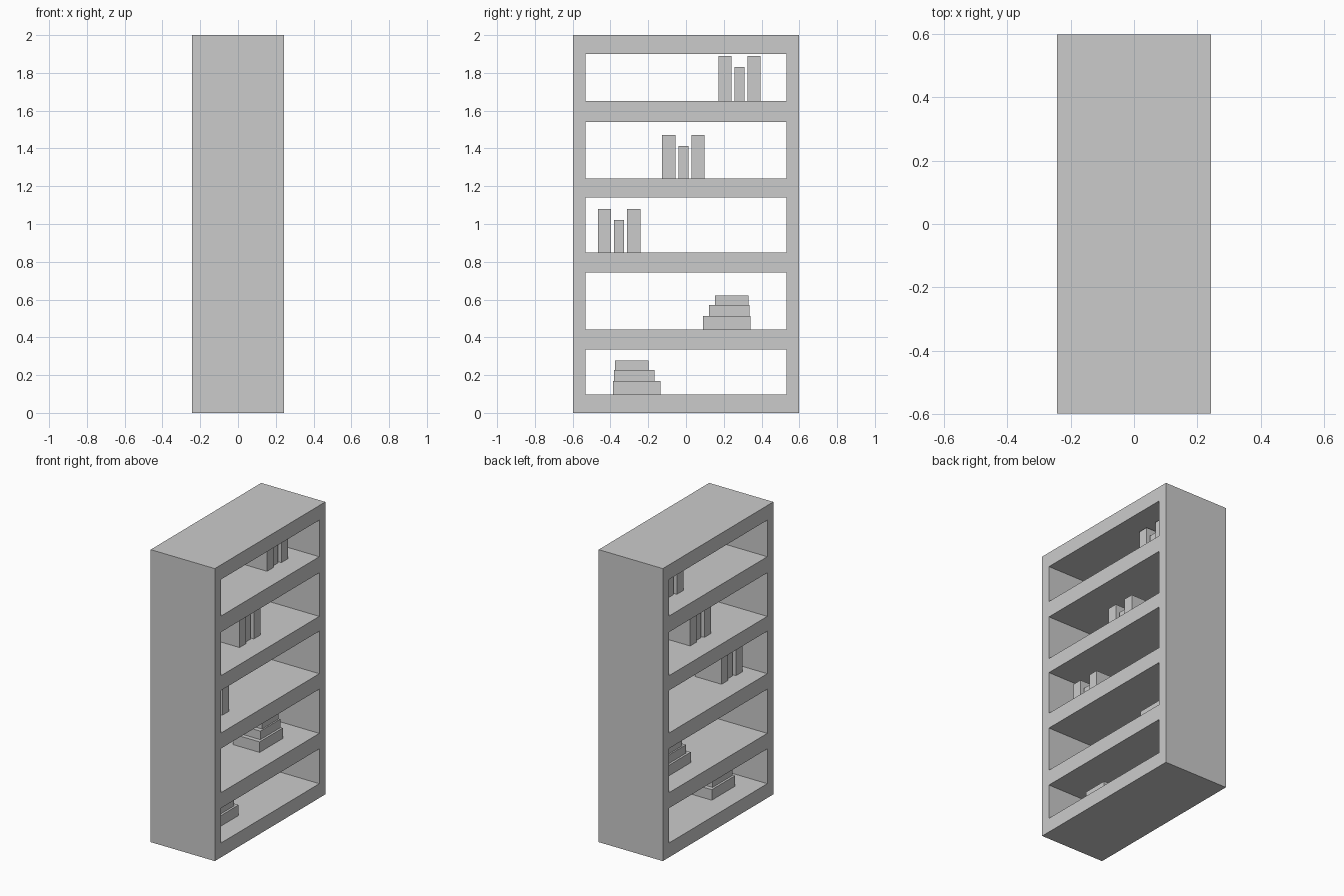
import bpy
import bmesh
from mathutils import Matrix

if "Cube" in bpy.data.objects:
    bpy.data.objects.remove(bpy.data.objects["Cube"])

DEPTH, HALF_W, INNER = 0.485, 0.597, 0.532


def boxes(name, parts):
    """One object made of boxes, each (depth, y0, y1, z0, z1), centred on x = 0."""
    bm = bmesh.new()
    for depth, y0, y1, z0, z1 in parts:
        m = Matrix.Translation((0, (y0 + y1) / 2, (z0 + z1) / 2))
        m = m @ Matrix.Diagonal((depth, y1 - y0, z1 - z0, 1))
        bmesh.ops.create_cube(bm, size=1, matrix=m)
    me = bpy.data.meshes.new(name)
    bm.to_mesh(me)
    bm.free()
    ob = bpy.data.objects.new(name, me)
    bpy.context.collection.objects.link(ob)
    return ob


# Cabinet: a solid block with five openings cut right through
frame = boxes("bookcase_frame", [(DEPTH, -HALF_W, HALF_W, 0, 2)])
openings = [(0.098, 0.336), (0.442, 0.744), (0.85, 1.141), (1.242, 1.54), (1.65, 1.9)]
cutter = boxes("opening_cutter", [(1, -INNER, INNER, a, b) for a, b in openings])
cutter.hide_render = True
cutter.hide_set(True)
cut = frame.modifiers.new("openings", 'BOOLEAN')
cut.operation = 'DIFFERENCE'
cut.solver = 'EXACT'
cut.object = cutter

# Lying books: stepped stacks, flush on the outer side
for name, outer, side, z in (("lower_book_stack", -0.386, 1, 0.098),
                             ("upper_book_stack", 0.341, -1, 0.442)):
    parts = []
    for depth, a, b, z0, z1 in ((0.20, 0, 0.25, 0, 0.072),
                                (0.17, 0.005, 0.22, 0.072, 0.13),
                                (0.15, 0.01, 0.188, 0.13, 0.18)):
        y0, y1 = sorted((outer + side * a, outer + side * b))
        parts.append((depth, y0, y1, z + z0, z + z1))
    boxes(name, parts)

# Standing books: two tall ones with a short one between
for name, y, z in (("standing_books_low", -0.466, 0.85),
                   ("standing_books_middle", -0.126, 1.242),
                   ("standing_books_high", 0.171, 1.65)):
    tall = 0.23 if z < 1.6 else 0.24
    boxes(name, [(0.20, y, y + 0.07, z, z + tall),
                 (0.17, y + 0.086, y + 0.138, z, z + tall - 0.06),
                 (0.20, y + 0.154, y + 0.224, z, z + tall)])
